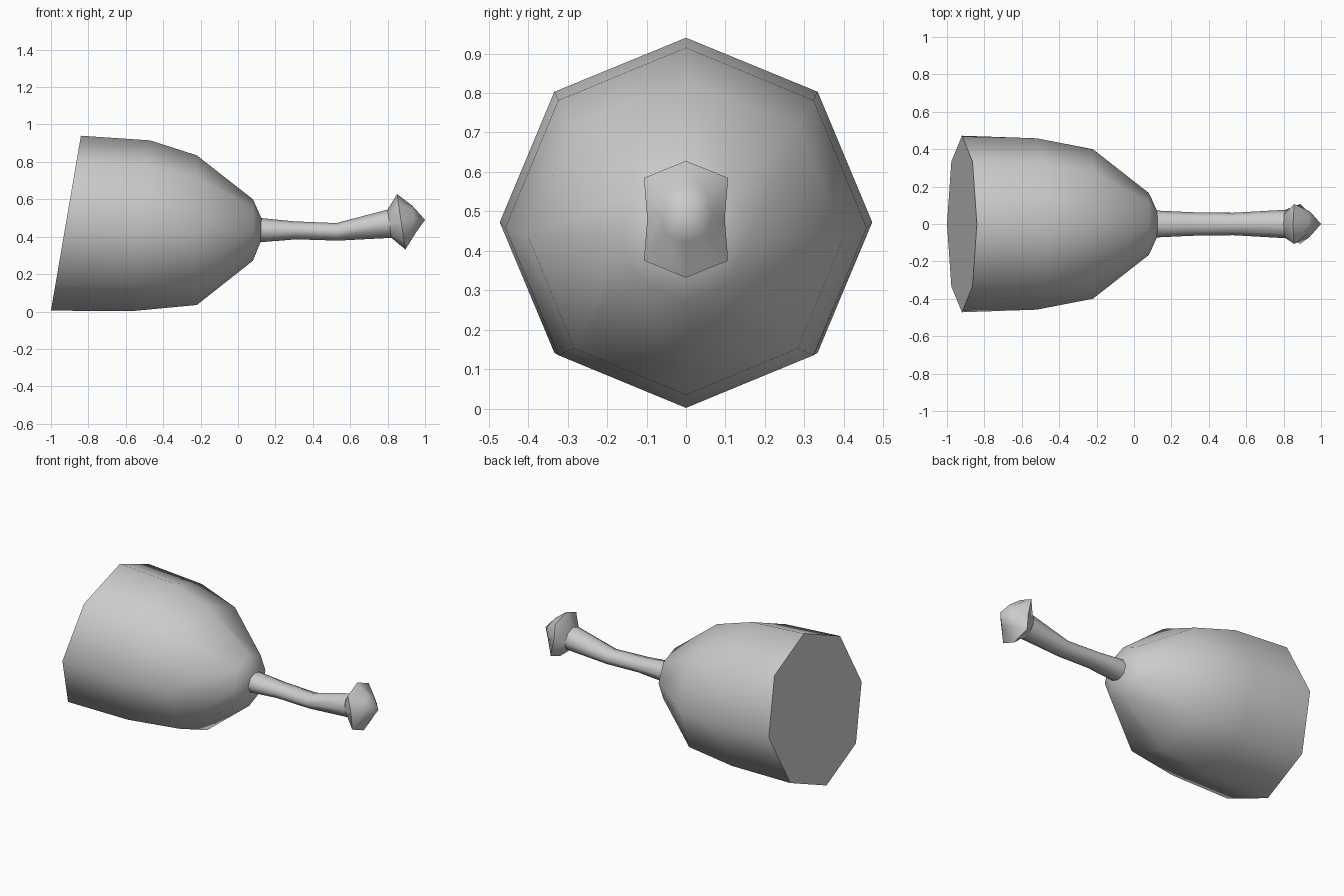
import bpy, bmesh
from math import sin, cos, pi, radians

if "Cube" in bpy.data.objects:
    bpy.data.objects.remove(bpy.data.objects["Cube"])

SIDES = 8


def loft(name, rings, tip=None, cap_start=False, cap_end=False, angle=55):
    """Each ring: top x, top z, bottom x, bottom z, half width, diagonal widening."""
    bm = bmesh.new()
    loops = []
    for xt, zt, xb, zb, hy, wide in rings:
        loop = []
        for i in range(SIDES):
            a = 2 * pi * i / SIDES
            c, s = cos(a), sin(a)
            w = wide if i % 2 else 1.0
            loop.append(bm.verts.new(((xt + xb) / 2 + (xt - xb) / 2 * c,
                                      hy * s * w,
                                      (zt + zb) / 2 + (zt - zb) / 2 * c)))
        loops.append(loop)
    for a, b in zip(loops, loops[1:]):
        for i in range(SIDES):
            j = (i + 1) % SIDES
            bm.faces.new((a[i], a[j], b[j], b[i]))
    if tip:
        v = bm.verts.new(tip)
        for i in range(SIDES):
            bm.faces.new((loops[-1][i], loops[-1][(i + 1) % SIDES], v))
    if cap_start:
        bm.faces.new(loops[0])
    if cap_end:
        bm.faces.new(loops[-1])
    bmesh.ops.recalc_face_normals(bm, faces=bm.faces)
    mesh = bpy.data.meshes.new(name)
    bm.to_mesh(mesh)
    bm.free()
    obj = bpy.data.objects.new(name, mesh)
    bpy.context.collection.objects.link(obj)
    bpy.ops.object.select_all(action='DESELECT')
    obj.select_set(True)
    bpy.context.view_layer.objects.active = obj
    bpy.ops.object.shade_smooth_by_angle(angle=radians(angle))
    return obj


# bell-shaped cup with a slanted, closed mouth
loft("bell_cup", [
    (-0.84, 0.94, -1.00, 0.005, 0.472, 1),
    (-0.47, 0.915, -0.57, 0.002, 0.458, 1),
    (-0.22, 0.835, -0.22, 0.035, 0.40, 1),
    (0.08, 0.60, 0.08, 0.272, 0.165, 1),
    (0.125, 0.50, 0.12, 0.37, 0.072, 1),
], cap_start=True, cap_end=True)

# gently curved handle
loft("handle", [
    (0.12, 0.50, 0.115, 0.37, 0.072, 1),
    (0.30, 0.482, 0.31, 0.386, 0.063, 1),
    (0.525, 0.473, 0.535, 0.379, 0.060, 1),
    (0.80, 0.545, 0.82, 0.394, 0.076, 1),
], cap_start=True, cap_end=True)

# faceted end knob
loft("end_knob", [
    (0.80, 0.545, 0.82, 0.394, 0.076, 1),
    (0.85, 0.628, 0.895, 0.332, 0.098, 1.54),
    (0.93, 0.568, 0.95, 0.42, 0.068, 1.05),
], tip=(1.0, 0.0, 0.49), cap_start=True)
